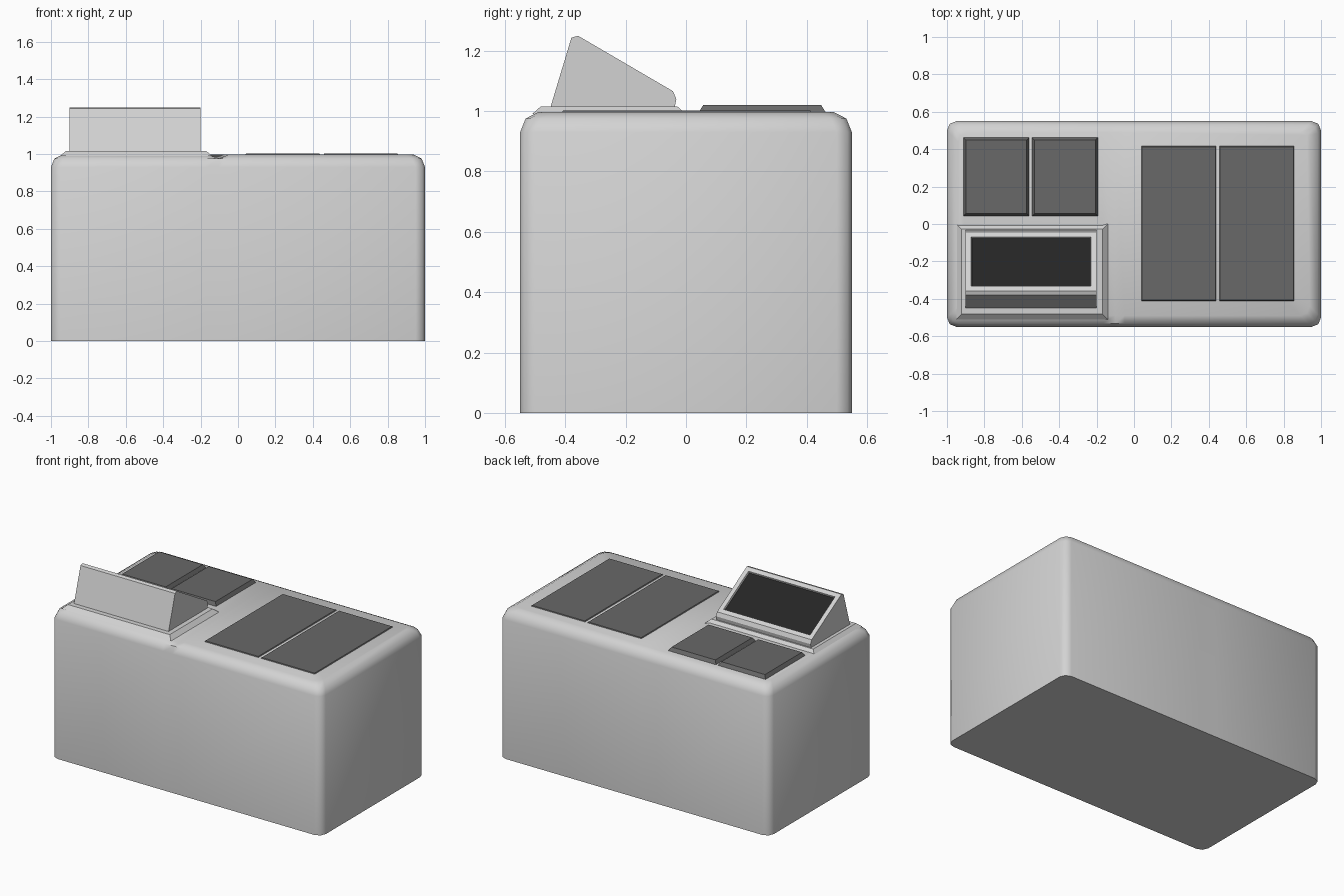
import bpy
import bmesh
import math

old = bpy.data.objects.get("Cube")
if old:
    bpy.data.objects.remove(old, do_unlink=True)


def make_material(name, value):
    mat = bpy.data.materials.new(name)
    mat.use_nodes = True
    colour = (value, value, value, 1)
    mat.diffuse_color = colour
    mat.node_tree.nodes["Principled BSDF"].inputs["Base Color"].default_value = colour
    return mat


SHELL = make_material("light grey shell", 0.65)
PANEL = make_material("dark grey panel", 0.14)
SCREEN = make_material("black screen", 0.018)


def finish(bm, name, mats, angle=30):
    bmesh.ops.recalc_face_normals(bm, faces=bm.faces)
    mesh = bpy.data.meshes.new(name)
    bm.to_mesh(mesh)
    bm.free()
    obj = bpy.data.objects.new(name, mesh)
    bpy.context.collection.objects.link(obj)
    for mat in mats:
        mesh.materials.append(mat)
    bpy.ops.object.select_all(action="DESELECT")
    obj.select_set(True)
    bpy.context.view_layer.objects.active = obj
    bpy.ops.object.shade_smooth_by_angle(angle=math.radians(angle))
    return obj


def loft(bm, rings):
    """Skin a stack of equal-length rings and cap both ends."""
    loops = [[bm.verts.new(p) for p in ring] for ring in rings]
    count = len(loops[0])
    for low, high in zip(loops, loops[1:]):
        for i in range(count):
            j = (i + 1) % count
            bm.faces.new((low[i], low[j], high[j], high[i]))
    bm.faces.new(loops[0][::-1])
    bm.faces.new(loops[-1])


def rounded_ring(hx, hy, radius, z):
    ring = []
    for k, (sx, sy) in enumerate([(1, 1), (-1, 1), (-1, -1), (1, -1)]):
        for step in range(3):
            a = math.radians(90 * k + 45 * step)
            ring.append((sx * (hx - radius) + radius * math.cos(a),
                         sy * (hy - radius) + radius * math.sin(a), z))
    return ring


def tapered_block(name, x0, x1, y0, y1, z0, z1, inset, mat):
    """Low slab whose four sides slope inwards to the top."""
    bm = bmesh.new()

    def ring(d, z):
        return [(x0 + d, y0 + d, z), (x1 - d, y0 + d, z),
                (x1 - d, y1 - d, z), (x0 + d, y1 - d, z)]
    loft(bm, [ring(0, z0), ring(inset, z1)])
    return finish(bm, name, [mat])


# Cabinet with rounded corners, rolled top edge and a shallow groove
bm = bmesh.new()
loft(bm, [rounded_ring(1 - d, 0.55 - d, 0.05, z)
          for d, z in [(0, 0), (0, 0.93), (0.018, 0.975), (0.06, 0.997)]])
for x in (-0.17, -0.1, -0.05):
    bmesh.ops.bisect_plane(bm, geom=bm.verts[:] + bm.edges[:] + bm.faces[:],
                           plane_co=(x, 0, 0), plane_no=(1, 0, 0))
for v in bm.verts:
    if abs(v.co.x + 0.1) < 0.001 and v.co.z > 0.99:
        v.co.z -= 0.02 * (0.5 - v.co.y)
finish(bm, "cabinet", [SHELL], 50)

# Raised plinth under the console
tapered_block("console_plinth", -0.95, -0.14, -0.51, 0.0, 0.99, 1.015, 0.028, SHELL)

# Wedge-shaped console, its sloping face inset to hold the screen
profile = [(-0.45, 1.01), (-0.38, 1.243), (-0.358, 1.25),
           (-0.043, 1.066), (-0.032, 1.04), (-0.038, 1.01)]
bm = bmesh.new()
loft(bm, [[(x, y, z) for y, z in profile] for x in (-0.9, -0.2)])
bmesh.ops.recalc_face_normals(bm, faces=bm.faces)
slope = max(bm.faces, key=lambda f: f.normal.y + f.normal.z - abs(f.normal.x)
            if f.calc_area() > 0.2 else -9)
bmesh.ops.inset_region(bm, faces=[slope], thickness=0.042)
bmesh.ops.inset_region(bm, faces=[slope], thickness=0.004, depth=-0.012)
slope.material_index = 1
finish(bm, "console", [SHELL, SCREEN])

# Paired lid panels: large pair on the left, small pair at the right rear
pairs = [("main", 0.03, 0.448, 0.865, -0.42, 0.425, 1.002, 0.013),
         ("rear", -0.92, -0.553, -0.185, 0.035, 0.47, 1.02, 0.022)]
for name, xa, xm, xb, y0, y1, top, inset in pairs:
    tapered_block(name + "_inner_panel", xa, xm, y0, y1, 0.985, top, inset, PANEL)
    tapered_block(name + "_outer_panel", xm, xb, y0, y1, 0.985, top, inset, PANEL)
